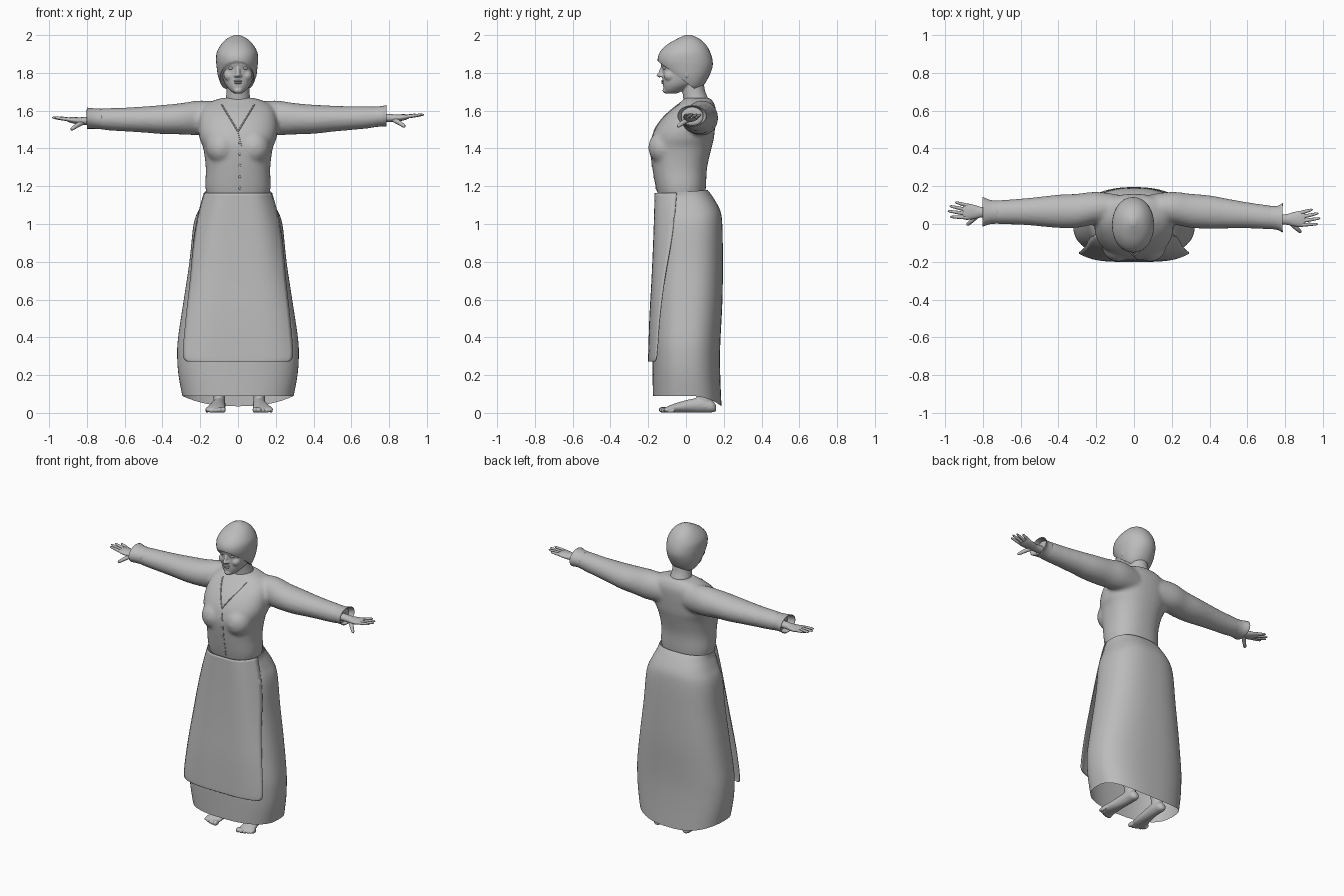
import bpy, bmesh, math
from mathutils import Vector, Matrix

cube = bpy.data.objects.get("Cube")
if cube:
    bpy.data.objects.remove(cube)

GREY = (0.5, 0.5, 0.5, 1)
grey = bpy.data.materials.new("plain grey")
grey.use_nodes = True
grey.diffuse_color = GREY
grey.node_tree.nodes["Principled BSDF"].inputs["Base Color"].default_value = GREY


def smooth_keys(keys, steps):
    """Catmull-Rom interpolation of section tuples."""
    out = []
    for i in range(len(keys) - 1):
        a, b = keys[max(i - 1, 0)], keys[i]
        c, d = keys[i + 1], keys[min(i + 2, len(keys) - 1)]
        for s in range(steps):
            t = s / steps
            out.append([q + 0.5 * t * (r - p + t * (2*p - 5*q + 4*r - s4 + t * (3*(q - r) + s4 - p)))
                        for p, q, r, s4 in zip(a, b, c, d)])
    return out + [list(keys[-1])]


def loft(bm, keys, axis="z", sides=40, steps=4, power=2.0, caps=True, lift=None):
    """Loft superellipse sections (t, centre a, centre b, radius a, radius b)."""
    rings = []
    for t, ca, cb, ra, rb in smooth_keys(keys, steps):
        ring = []
        for i in range(sides):
            w = 2 * math.pi * i / sides
            c, s = math.cos(w), math.sin(w)
            a = ca + ra * math.copysign(abs(c) ** (2 / power), c)
            b = cb + rb * math.copysign(abs(s) ** (2 / power), s)
            p = {"z": (a, b, t), "x": (t, a, b), "y": (a, t, b)}[axis]
            v = bm.verts.new(p)
            if lift:
                v.co.z += lift(t, s)
            ring.append(v)
        rings.append(ring)
    for lo, hi in zip(rings, rings[1:]):
        for i in range(sides):
            j = (i + 1) % sides
            bm.faces.new((lo[i], lo[j], hi[j], hi[i]))
    if caps:
        bm.faces.new(rings[0][::-1])
        bm.faces.new(rings[-1])


def body(keys, cx=0.0):
    """Turn (z, front y, back y, half width) into loft sections."""
    return [(z, cx, (f + b) / 2, w, (b - f) / 2) for z, f, b, w in keys]


def blob(bm, loc, size, tilt=0.0):
    m = Matrix.Translation(loc) @ Matrix.Rotation(tilt, 4, "X") @ Matrix.Diagonal((*size, 1))
    bmesh.ops.create_uvsphere(bm, u_segments=20, v_segments=12, radius=1, matrix=m)


def finish(name, bm, voxel=0, relax=0, thick=0):
    bmesh.ops.recalc_face_normals(bm, faces=bm.faces)
    me = bpy.data.meshes.new(name)
    bm.to_mesh(me)
    bm.free()
    me.materials.append(grey)
    ob = bpy.data.objects.new(name, me)
    bpy.context.collection.objects.link(ob)
    bpy.ops.object.select_all(action="DESELECT")
    ob.select_set(True)
    bpy.context.view_layer.objects.active = ob
    bpy.ops.object.shade_smooth_by_angle(angle=math.radians(50))
    if voxel:
        mod = ob.modifiers.new("merge", "REMESH")
        mod.mode, mod.voxel_size, mod.use_smooth_shade = "VOXEL", voxel, True
    if relax:
        mod = ob.modifiers.new("relax", "SMOOTH")
        mod.factor, mod.iterations = 0.5, relax
    if thick:
        ob.modifiers.new("thickness", "SOLIDIFY").thickness = thick
    return ob


def tube(name, points, radius, taper=None):
    cu = bpy.data.curves.new(name, "CURVE")
    cu.dimensions, cu.bevel_depth, cu.bevel_resolution = "3D", radius, 3
    cu.use_fill_caps = True
    sp = cu.splines.new("POLY")
    sp.points.add(len(points) - 1)
    for i, p in enumerate(points):
        sp.points[i].co = (*p, 1)
        sp.points[i].radius = taper[i] if taper else 1
    sp.use_smooth = True
    cu.materials.append(grey)
    ob = bpy.data.objects.new(name, cu)
    bpy.context.collection.objects.link(ob)


# Skirt with a hem that dips at the back
def hem(t, s):
    if t > 1.1:
        return 0.012 * s * (t - 1.1) / 0.08
    return -0.055 * max(0, s) ** 2 * max(0, 1 - (t - 0.09) / 0.2)


bm = bmesh.new()
loft(bm, body([(0.09, -.175, .188, .295), (0.2, -.177, .182, .315), (0.3, -.178, .18, .322),
               (0.4, -.178, .183, .317), (0.6, -.172, .193, .287), (0.8, -.165, .195, .257),
               (1.0, -.162, .192, .235), (1.08, -.16, .178, .205), (1.14, -.156, .14, .18),
               (1.17, -.158, .114, .176)]), sides=64, power=2.5, caps=False, lift=hem)
finish("skirt", bm)

# Apron: a curved panel (z, half width, centre y, edge y)
bm = bmesh.new()
rows = []
for z, w, mid, edge in smooth_keys([(.272, .27, -.2, -.165), (.31, .292, -.2, -.155), (.5, .277, -.194, -.14),
                                    (.7, .255, -.183, -.115), (.9, .237, -.174, -.08),
                                    (1.05, .212, -.169, -.06), (1.165, .181, -.166, -.05)], 5):
    rows.append([bm.verts.new((w * u / 16, mid + (edge - mid) * (u / 16) ** 4, z)) for u in range(-16, 17)])
for lo, hi in zip(rows, rows[1:]):
    for i in range(32):
        bm.faces.new((lo[i], lo[i + 1], hi[i + 1], hi[i]))
finish("apron", bm, thick=0.004)

# Blouse: torso, bust and sleeves merged into one cloth
sleeve = [(.08, .085, 1.56, .07, .085), (.2, .085, 1.562, .085, .092), (.3, .07, 1.557, .09, .083),
          (.4, .067, 1.553, .088, .077), (.5, .066, 1.553, .078, .069), (.6, .065, 1.553, .069, .063),
          (.7, .063, 1.555, .064, .058), (.76, .063, 1.557, .06, .05)]


def drift(side, x):
    """The left arm reaches slightly forward and higher."""
    k = max(0, x - .35) / .4 if side > 0 else 0
    return -0.03 * k, 0.012 * k


def arm_keys(side, keys):
    return [(side * x, y + drift(side, x)[0], z + drift(side, x)[1], a, b) for x, y, z, a, b in keys]


bm = bmesh.new()
loft(bm, body([(1.14, -.145, .1, .164), (1.2, -.16, .106, .173), (1.3, -.178, .112, .171),
               (1.4, -.19, .135, .184), (1.45, -.183, .147, .203), (1.5, -.165, .153, .21),
               (1.56, -.125, .158, .205), (1.61, -.075, .158, .19), (1.645, -.03, .145, .15),
               (1.668, -.005, .128, .085)]), power=2.3)
for side in (-1, 1):
    blob(bm, (side * .085, -.115, 1.405), (.085, .085, .09))
    loft(bm, arm_keys(side, sleeve), "x")
blouse = finish("blouse", bm, voxel=0.011, relax=7)

for side, label in ((-1, "right"), (1, "left")):
    end = 0.8 if side < 0 else 0.785
    bm = bmesh.new()
    loft(bm, arm_keys(side, [(.72, .063, 1.556, .061, .054), (.76, .063, 1.558, .064, .054),
                             (end, .065, 1.56, .078, .056)]), "x", caps=False)
    finish(label + "_cuff", bm, thick=0.004)

    # Hand: wrist and palm, then fingers and thumb
    dy, dz = drift(side, .86)
    y0, z0 = .062 + dy, 1.55 + dz
    bm = bmesh.new()
    loft(bm, [(side * x, y0 + y, z0 + z, a, b) for x, y, z, a, b in
              [(.72, 0, 0, .028, .024), (.8, 0, -.004, .027, .021), (.84, .002, -.004, .036, .019),
               (.88, .003, 0, .043, .016), (.905, .004, .003, .04, .01)]], "x", sides=24)
    finish(label + "_hand", bm)
    fingers = [(.88, .035, .945, .053), (.89, .014, .975, .033), (.89, -.008, .985, .007),
               (.885, -.028, .972, -.024)]
    for n, (bx, by, tx, ty) in enumerate(fingers):
        pts = [(side * (bx + (tx - bx) * k), y0 + by + (ty - by) * k, z0 + .002 + .012 * k)
               for k in (0, .5, .9, 1)]
        tube(f"{label}_finger_{n + 1}", pts, .0095, (1.05, .95, .7, .3))
    tube(label + "_thumb", [(side * .825, y0 - .012, z0 - .012), (side * .855, y0 - .042, z0 - .03),
                            (side * .879, y0 - .064, z0 - .047), (side * .884, y0 - .068, z0 - .051)],
         .012, (1.2, 1, .75, .3))

    # Bare foot, toes and leg
    fx = side * (.1 if side < 0 else .112)
    bm = bmesh.new()
    loft(bm, [(y, fx + side * x, z, a, b) for y, x, z, a, b in
              [(.16, 0, .025, .012, .015), (.14, 0, .033, .03, .03), (.09, 0, .042, .034, .04),
               (.03, .004, .038, .037, .036), (-.04, .012, .029, .045, .027),
               (-.09, .02, .02, .053, .018), (-.115, .021, .014, .05, .011)]], "y", sides=28)
    for n in range(5):
        r = .0165 - n * .0016
        blob(bm, (fx + side * (-.022 + .0215 * n), -.121 + .006 * n * n * .4, r), (r * .8, .024, r))
    loft(bm, [(.03, fx, .095, .034, .045), (.1, fx, .095, .032, .04), (.3, fx, .08, .052, .056),
              (.55, fx, .05, .06, .06)], sides=24)
    finish(label + "_foot", bm, voxel=0.005, relax=2)

# Head and neck with modelled face
bm = bmesh.new()
loft(bm, body([(1.69, -.105, -.05, .02), (1.71, -.117, -.01, .045), (1.74, -.122, .05, .068),
               (1.78, -.124, .1, .082), (1.82, -.125, .12, .09), (1.86, -.136, .125, .095),
               (1.92, -.118, .11, .085), (1.95, -.08, .08, .06)]), power=2.2)
loft(bm, [(1.6, 0, .06, .075, .068), (1.66, 0, .052, .066, .066), (1.71, 0, .04, .06, .06),
          (1.79, 0, .03, .06, .06)])
blob(bm, (0, -.107, 1.707), (.024, .018, .016))
blob(bm, (0, -.131, 1.808), (.011, .012, .036), -.35)
blob(bm, (0, -.141, 1.788), (.012, .015, .011))
for side in (-1, 1):
    blob(bm, (side * .013, -.13, 1.785), (.009, .012, .008))
    blob(bm, (side * .036, -.112, 1.848), (.028, .016, .008))
    blob(bm, (side * .045, -.085, 1.785), (.03, .032, .03))
    blob(bm, (side * .09, .005, 1.8), (.01, .02, .03))
finish("head", bm, voxel=0.005, relax=4)

# Eyes and lips
bm = bmesh.new()
for side in (-1, 1):
    blob(bm, (side * .036, -.11, 1.825), (.016, .014, .008))
finish("eyes", bm)
bm = bmesh.new()
blob(bm, (0, -.122, 1.757), (.022, .01, .005))
blob(bm, (0, -.121, 1.747), (.019, .01, .006))
finish("lips", bm)

# Close-fitting head cloth, cut on a slope from brow to nape
bm = bmesh.new()
loft(bm, body([(1.70, 0, .05, .05), (1.73, -.05, .09, .08), (1.78, -.1, .121, .1),
               (1.83, -.138, .14, .108), (1.87, -.15, .14, .111), (1.91, -.138, .128, .107),
               (1.95, -.1, .105, .085), (1.98, -.048, .072, .055), (2.0, -.005, .03, .015)], -.005), power=2.1)
bmesh.ops.bisect_plane(bm, geom=bm.verts[:] + bm.edges[:] + bm.faces[:], plane_co=(0, -.15, 1.862),
                       plane_no=(0, .15, .2), clear_inner=True)
bmesh.ops.holes_fill(bm, edges=bm.edges)
finish("head_cloth", bm)

# Collar edge, front closing and buttons laid on the blouse
bpy.context.view_layer.update()
cloth = blouse.evaluated_get(bpy.context.evaluated_depsgraph_get())


def on_blouse(x, z):
    hit, loc, _, _ = cloth.ray_cast(Vector((x, -1, z)), Vector((0, 1, 0)))
    return loc if hit else Vector((x, 0, z))


for side, label in ((-1, "right"), (1, "left")):
    front = [on_blouse(side * .085 * k, 1.49 + .14 * k) for k in [i / 10 for i in range(11)]]
    back = [(side * .085, .05, 1.655), (side * .07, .1, 1.66), (0, .125, 1.66)]
    tube(label + "_collar_edge", front + back, .004)
tube("front_closing", [on_blouse(.02 - .02 * max(0, i - 9) / 3, 1.17 + .32 * i / 12) for i in range(13)], .002)
bm = bmesh.new()
for z in (1.19, 1.25, 1.31, 1.37, 1.43):
    blob(bm, on_blouse(.01, z), (.007, .004, .007))
finish("buttons", bm)
